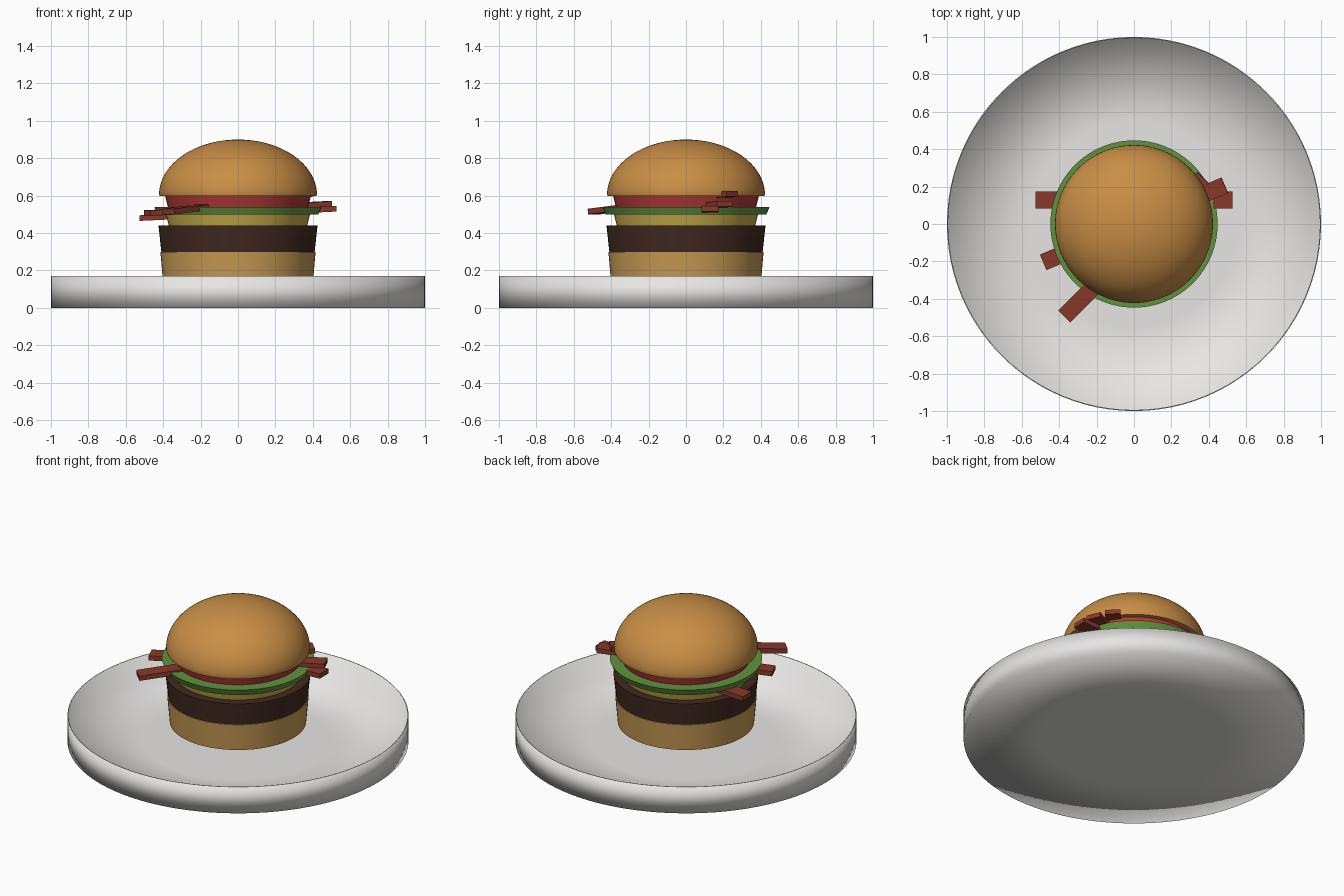
import bpy, bmesh
from math import pi, radians, sin, cos
from mathutils import Vector, Matrix

if "Cube" in bpy.data.objects:
    bpy.data.objects.remove(bpy.data.objects["Cube"])


def finish(obj, color=None):
    if color:
        mat = bpy.data.materials.new(obj.name + "_mat")
        mat.diffuse_color = (*color, 1)
        mat.use_nodes = True
        mat.node_tree.nodes["Principled BSDF"].inputs["Base Color"].default_value = mat.diffuse_color
        obj.data.materials.append(mat)


def lathe(name, profile, color=None, steps=96, smooth=35):
    """Spin an (r, z) profile that starts and ends on the axis."""
    bm = bmesh.new()
    verts = [bm.verts.new((r, 0, z)) for r, z in profile]
    edges = [bm.edges.new(p) for p in zip(verts, verts[1:])]
    bmesh.ops.spin(bm, geom=verts + edges, cent=(0, 0, 0), axis=(0, 0, 1),
                   angle=2 * pi, steps=steps, use_duplicate=False)
    bmesh.ops.remove_doubles(bm, verts=bm.verts, dist=1e-5)
    bmesh.ops.recalc_face_normals(bm, faces=bm.faces)
    mesh = bpy.data.meshes.new(name)
    bm.to_mesh(mesh)
    bm.free()
    obj = bpy.data.objects.new(name, mesh)
    bpy.context.collection.objects.link(obj)
    bpy.ops.object.select_all(action='DESELECT')
    obj.select_set(True)
    bpy.context.view_layer.objects.active = obj
    bpy.ops.object.shade_smooth_by_angle(angle=radians(smooth))
    finish(obj, color)
    return obj


def disc(name, r0, r1, z0, z1, color):
    return lathe(name, [(0, z0), (r0, z0), (r1, z1), (0, z1)], color)


# plate: thin shallow pan with an upright rim
t = 0.006
lathe("plate", [(0, 0), (0.55, 0), (1, 0), (1, 0.17), (1 - t, 0.17),
                (1 - t, t), (0.55, t), (0, t)], (0.80, 0.79, 0.77), smooth=100)

# stacked layers, each slightly wider at the top
disc("bottom_bun", 0.40, 0.415, 0.13, 0.30, (0.58, 0.33, 0.09))
disc("patty", 0.41, 0.425, 0.30, 0.44, (0.052, 0.022, 0.014))
disc("cheese", 0.37, 0.385, 0.44, 0.50, (0.58, 0.42, 0.07))
disc("lettuce", 0.43, 0.447, 0.50, 0.54, (0.12, 0.29, 0.05))
disc("tomato", 0.375, 0.39, 0.54, 0.60, (0.45, 0.04, 0.035))

# domed top bun
dome = [(0.422 * cos(a * pi / 48), 0.605 + 0.295 * sin(a * pi / 48)) for a in range(24)]
lathe("top_bun", [(0, 0.597), (0.419, 0.597)] + dome + [(0, 0.90)], (0.58, 0.27, 0.06))


# bacon strips running right through the stack, from end to end
def strip(name, start, end, width=0.09, thick=0.03):
    a, b = Vector(start), Vector(end)
    x = (b - a).normalized()
    y = Vector((0, 0, 1)).cross(x).normalized()
    rot = Matrix((x, y, x.cross(y))).transposed().to_4x4()
    size = Matrix.Diagonal(((b - a).length, width, thick, 1))
    bpy.ops.mesh.primitive_cube_add(size=1)
    obj = bpy.context.object
    obj.name = name
    obj.data.transform(Matrix.Translation((a + b) / 2) @ rot @ size)
    finish(obj, (0.25, 0.04, 0.022))


strip("bacon_strip_1", (-0.527, 0.128, 0.48), (0.527, 0.128, 0.53))
strip("bacon_strip_2", (-0.485, -0.205, 0.507), (0.485, 0.207, 0.556))
strip("bacon_strip_3", (-0.372, -0.493, 0.515), (0.37, 0.247, 0.61))
